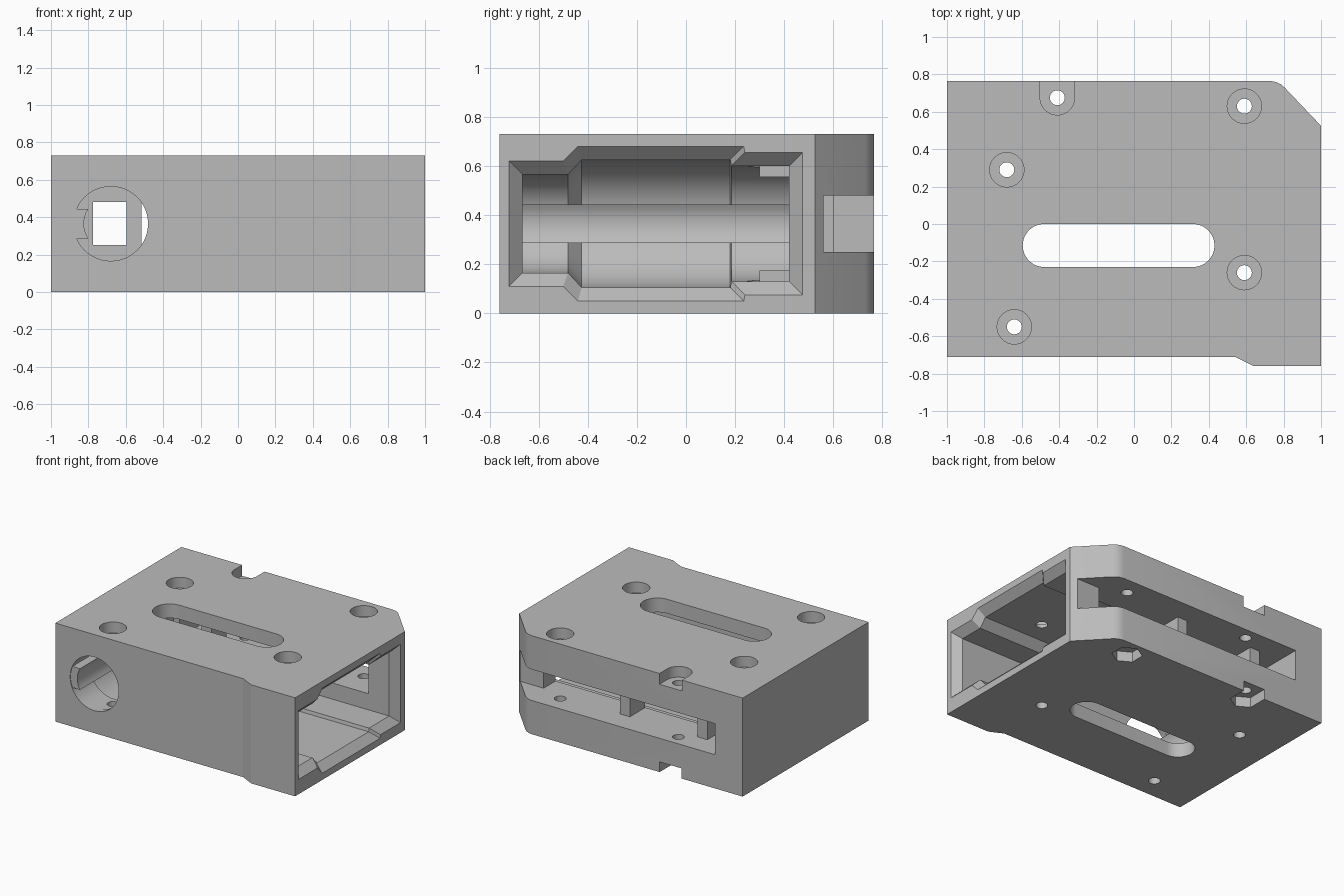
import bpy, bmesh
from math import cos, sin, radians
from mathutils import Vector

if "Cube" in bpy.data.objects:
    bpy.data.objects.remove(bpy.data.objects["Cube"])

grey = bpy.data.materials.new("light grey")
grey.use_nodes = True
grey.diffuse_color = (0.5, 0.5, 0.5, 1)
grey.node_tree.nodes["Principled BSDF"].inputs["Base Color"].default_value = (0.5, 0.5, 0.5, 1)


def loft(name, rings):
    """Skin a list of rings with equal point counts and cap both ends."""
    bm = bmesh.new()
    loops = [[bm.verts.new(p) for p in ring] for ring in rings]
    n = len(loops[0])
    for a, b in zip(loops, loops[1:]):
        for i in range(n):
            j = (i + 1) % n
            bm.faces.new((a[i], a[j], b[j], b[i]))
    bm.faces.new(loops[0])
    bm.faces.new(loops[-1])
    bmesh.ops.recalc_face_normals(bm, faces=bm.faces)
    mesh = bpy.data.meshes.new(name)
    bm.to_mesh(mesh)
    bm.free()
    ob = bpy.data.objects.new(name, mesh)
    bpy.context.collection.objects.link(ob)
    mesh.materials.append(grey)
    return ob


def prism_z(name, pts, lo, hi):
    return loft(name, [[(x, y, z) for x, y in pts] for z in (lo, hi)])


def prism_y(name, pts, lo, hi):
    return loft(name, [[(x, y, z) for x, z in pts] for y in (lo, hi)])


def rect(x0, x1, y0, y1):
    return [(x0, y0), (x1, y0), (x1, y1), (x0, y1)]


def arc(cx, cy, r, start, end, steps=24):
    angles = [radians(start + (end - start) * i / steps) for i in range(steps + 1)]
    return [(cx + r * cos(a), cy + r * sin(a)) for a in angles]


def circle(cx, cy, r, steps=32, start=0):
    return arc(cx, cy, r, start, start + 360, steps)[:-1]


def cut(target, cutter):
    cutter.hide_render = True
    mod = target.modifiers.new("cut", 'BOOLEAN')
    mod.operation = 'DIFFERENCE'
    mod.solver = 'EXACT'
    mod.object = cutter
    bpy.ops.object.select_all(action='DESELECT')
    bpy.context.view_layer.objects.active = target
    target.select_set(True)
    bpy.ops.object.modifier_apply(modifier=mod.name)
    bpy.data.objects.remove(cutter)


H, MID, END = 0.73, 0.365, -0.68

# Housing block with clipped back corner and stepped front
outline = [(-1, 0.765), (0.73, 0.765), (0.76, 0.759), (0.785, 0.747), (0.805, 0.73),
           (1, 0.525), (1, -0.76), (0.64, -0.76), (0.54, -0.71), (-1, -0.71)]
body = prism_z("housing", outline, 0, H)

# Main cavity: round-ended sections stacked along y as (y, half height)
inner = [(-0.665, 0.2), (-0.48, 0.2), (-0.425, 0.26), (0.18, 0.26), (0.185, 0.235), (0.42, 0.235)]
outer = [(-0.72, 0.255), (-0.5, 0.255), (-0.44, 0.315), (0.235, 0.315), (0.24, 0.29), (0.475, 0.29)]
rings = []
for y, r in inner:
    section = [(1.05, MID - r)] + arc(END, MID, r, 270, 90) + [(1.05, MID + r)]
    rings.append([(x, y, z) for x, z in section])
cut(body, loft("cavity_cutter", rings))

# Flared mouth of the cavity
rings = []
for t in (-0.1, 1.1):
    half = [(Vector(a).lerp(Vector(b), t)) for a, b in zip(inner, outer)]
    x = 0.945 + 0.055 * t
    rings.append([(x, p.x, MID + p.y) for p in half] + [(x, p.x, MID - p.y) for p in reversed(half)])
cut(body, loft("mouth_cutter", rings))

# Round port in the front
cut(body, prism_y("port_cutter", circle(END, MID, 0.199, 48), -0.9, -0.5))

# Slot along the back with a window into the cavity
slot = [(-0.775, 0.9), (1.1, 0.9), (1.1, 0.56), (0.775, 0.56), (0.775, 0.35), (-0.775, 0.35)]
cut(body, prism_z("back_slot_cutter", slot, 0.25, 0.48))

# Oblong opening through top and bottom
oblong = arc(-0.48, -0.115, 0.115, 90, 270) + arc(0.315, -0.115, 0.115, -90, 90)
cut(body, prism_z("oblong_cutter", oblong, -0.1, 0.9))

# Screw holes with wide recesses on top
edge_screw, corner_screw = (-0.41, 0.675), (0.59, 0.63)
for x, y in (edge_screw, corner_screw, (-0.68, 0.29), (0.59, -0.26), (-0.64, -0.55)):
    cut(body, prism_z("screw_cutter", circle(x, y, 0.04, 24), -0.1, 0.9))
    recess = circle(x, y, 0.092)
    if (x, y) == edge_screw:
        recess = arc(x, y, 0.092, 180, 360) + [(x + 0.092, 0.9), (x - 0.092, 0.9)]
    cut(body, prism_z("recess_cutter", recess, 0.65, 0.9))

# Six-sided nut pockets underneath, one open to the back
cut(body, prism_z("nut_cutter", circle(*corner_screw, 0.104, 6, 30), -0.1, 0.075))
x, y = edge_screw
pocket = arc(x, y, 0.104, 210, 330, 2) + [(x + 0.09, 0.9), (x - 0.09, 0.9)]
cut(body, prism_z("nut_cutter", pocket, -0.1, 0.075))

# Posts across the back window
posts = [prism_z("window_post", rect(x0, x0 + 0.08, 0.425, 0.6), 0.24, 0.49) for x0 in (-0.595, 0.04)]

# Small ribs in the cavity corner, above and below
ribs = [prism_z("cavity_rib", rect(-0.595, -0.515, 0.3, 0.43), z0, z0 + 0.055) for z0 in (0.12, 0.555)]

# Key rail along the closed end with a hollow tip
tip = arc(END, MID, 0.144, 147, 213, 8)
rail = prism_y("key_rail", [(-0.96, tip[0][1])] + tip + [(-0.96, tip[-1][1])], -0.705, 0.43)

# Smooth the round walls, keep edges sharp
bpy.ops.object.select_all(action='DESELECT')
for ob in [body, rail] + posts + ribs:
    ob.select_set(True)
bpy.context.view_layer.objects.active = body
bpy.ops.object.shade_smooth_by_angle(angle=radians(25))
